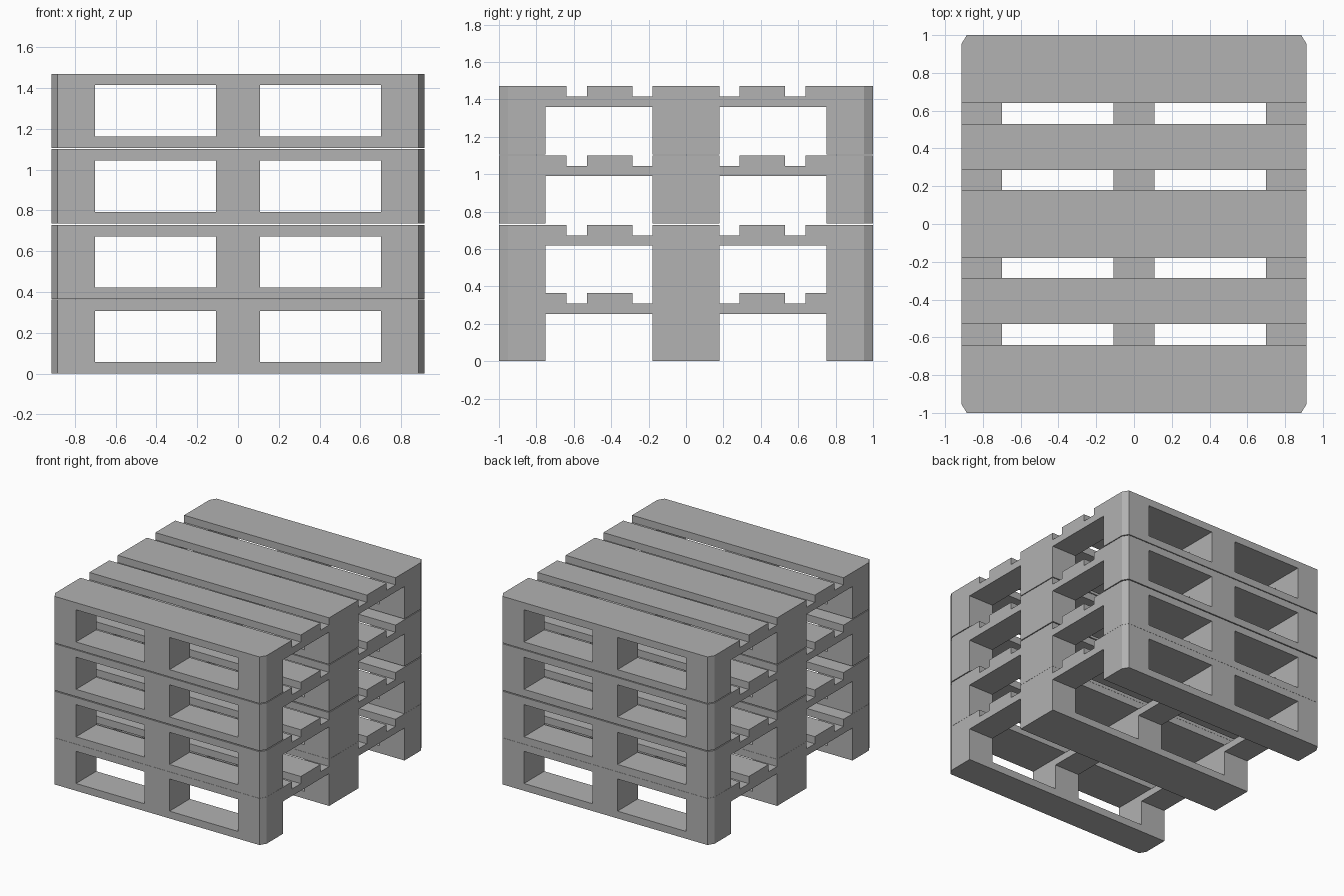
import bpy
import bmesh
from itertools import product
from mathutils import Vector

cube = bpy.data.objects.get("Cube")
if cube:
    bpy.data.objects.remove(cube, do_unlink=True)

# Single flat grey
grey = bpy.data.materials.new("plain grey")
colour = (0.445, 0.445, 0.445, 1)
grey.diffuse_color = colour
grey.use_nodes = True
grey.node_tree.nodes["Principled BSDF"].inputs["Base Color"].default_value = colour

# Board edges across each axis of one pallet
HALF_X, HALF_Y = 0.914, 1.0
half_xs = [0.108, 0.70, HALF_X]
half_ys = [0.18, 0.285, 0.53, 0.64, 0.75, HALF_Y]
xs = [-v for v in reversed(half_xs)] + half_xs
ys = [-v for v in reversed(half_ys)] + half_ys
zs = [0, 0.057, 0.253, 0.308, 0.364]
LEVELS = [0, 0.365, 0.736, 1.106]


def is_wood(cell):
    """Tell whether a cell between the board edges is solid."""
    i, j, k = cell
    if not (0 <= i < len(xs) - 1 and 0 <= j < len(ys) - 1 and 0 <= k < len(zs) - 1):
        return False
    x, y = abs(xs[i] + xs[i + 1]) / 2, abs(ys[j] + ys[j + 1]) / 2
    under_stringer = x < 0.1 or x > 0.7
    over_runner = y < 0.18 or y > 0.75
    if k == 0:                                  # bottom runners
        return over_runner
    if k == 1:                                  # blocks
        return under_stringer and over_runner
    if k == 2:                                  # stringer boards
        return under_stringer
    return not (0.18 < y < 0.285 or 0.53 < y < 0.64)  # deck boards


def build_pallet():
    bm = bmesh.new()
    verts = {}

    def vert(key):
        if key not in verts:
            i, j, k = key
            verts[key] = bm.verts.new((xs[i], ys[j], zs[k]))
        return verts[key]

    # Outer skin of the joined boards
    cells = product(range(len(xs) - 1), range(len(ys) - 1), range(len(zs) - 1))
    for cell in filter(is_wood, cells):
        for axis, side in product(range(3), (0, 1)):
            beside = list(cell)
            beside[axis] += 2 * side - 1
            if is_wood(beside):
                continue
            u, v = (axis + 1) % 3, (axis + 2) % 3
            ring = []
            for du, dv in ((0, 0), (1, 0), (1, 1), (0, 1)):
                key = list(cell)
                key[axis] += side
                key[u] += du
                key[v] += dv
                ring.append(vert(tuple(key)))
            bm.faces.new(ring if side else ring[::-1])

    # Cut the four upright corners
    for sx, sy in product((-1, 1), repeat=2):
        cut = bmesh.ops.bisect_plane(
            bm, geom=bm.verts[:] + bm.edges[:] + bm.faces[:],
            plane_co=Vector((sx * (HALF_X - 0.029), sy * HALF_Y, 0)),
            plane_no=Vector((sx * 0.047, sy * 0.029, 0)), clear_outer=True)
        rim = [e for e in cut["geom_cut"] if isinstance(e, bmesh.types.BMEdge)]
        bmesh.ops.holes_fill(bm, edges=rim, sides=0)

    bmesh.ops.dissolve_limit(bm, angle_limit=0.01, verts=bm.verts[:], edges=bm.edges[:])
    bmesh.ops.recalc_face_normals(bm, faces=bm.faces[:])
    mesh = bpy.data.meshes.new("pallet")
    bm.to_mesh(mesh)
    bm.free()
    mesh.materials.append(grey)
    return mesh


# Stack of four equal pallets
pallet = build_pallet()
for number, level in enumerate(LEVELS, 1):
    obj = bpy.data.objects.new(f"pallet_{number}", pallet)
    obj.location.z = level
    bpy.context.collection.objects.link(obj)
